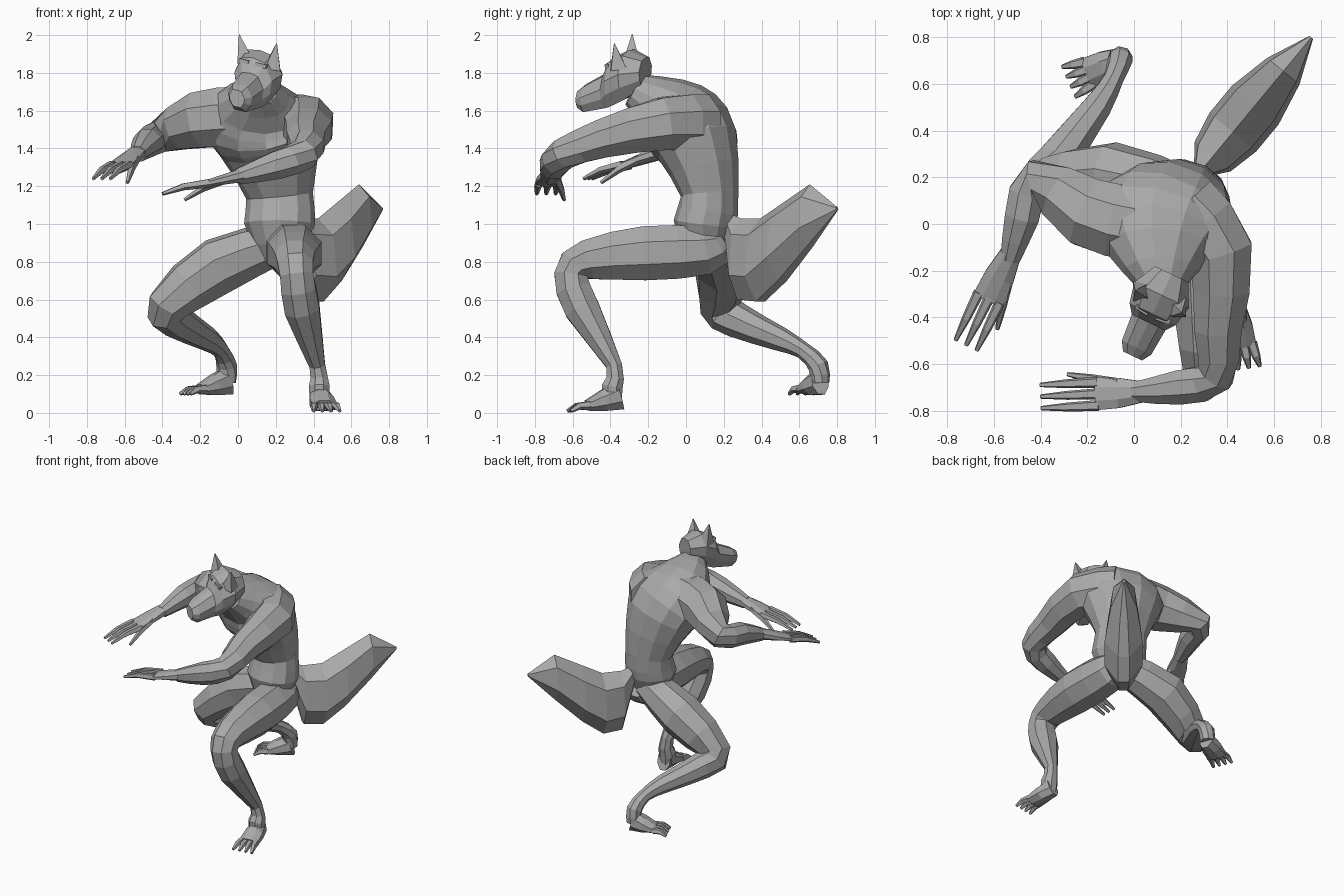
import bpy, bmesh, math
from mathutils import Vector

cube = bpy.data.objects.get("Cube")
if cube:
    bpy.data.objects.remove(cube)

grey = bpy.data.materials.new("plain grey")
grey.use_nodes = True
grey.diffuse_color = (.4, .4, .4, 1)
grey.node_tree.nodes["Principled BSDF"].inputs["Base Color"].default_value = grey.diffuse_color
UP = Vector((0, 0, 1))


def skin(name, loops):
    """Flat-shaded solid through a list of equal-length point loops."""
    bm = bmesh.new()
    rows = [[bm.verts.new(point) for point in loop] for loop in loops]
    count = len(rows[0])
    for lower, upper in zip(rows, rows[1:]):
        for i in range(count):
            j = (i + 1) % count
            bm.faces.new((lower[i], lower[j], upper[j], upper[i]))
    bm.faces.new(rows[0])
    bm.faces.new(rows[-1])
    bmesh.ops.recalc_face_normals(bm, faces=bm.faces)
    mesh = bpy.data.meshes.new(name)
    bm.to_mesh(mesh)
    bm.free()
    mesh.materials.append(grey)
    bpy.context.collection.objects.link(bpy.data.objects.new(name, mesh))


def tube(name, centres, radii, reference, sides=8):
    """Faceted tube; each radius pair is (along reference, across it)."""
    loops = []
    last = len(centres) - 1
    for k, (centre, (along, across)) in enumerate(zip(centres, radii)):
        before = (centre - centres[max(k - 1, 0)]).normalized()
        after = (centres[min(k + 1, last)] - centre).normalized()
        tangent = (before + after).normalized()
        u = (reference - tangent * reference.dot(tangent)).normalized()
        v = tangent.cross(u)
        angles = [math.tau * (i + .5) / sides for i in range(sides)]
        loops.append([centre + u * along * math.cos(a) + v * across * math.sin(a)
                      for a in angles])
    skin(name, loops)


def body_part(name, joints, reference, sides=8):
    """Tube through (x, y, z, radius, optional second radius) joints with a
    smoothly interpolated ring between each pair."""
    rows = [list(joint[:4]) + [joint[-1]] for joint in joints]
    last = len(rows) - 1
    rings = []
    for k, row in enumerate(rows):
        rings.append(row)
        if k < last:
            nearby = zip(rows[max(k - 1, 0)], row, rows[k + 1], rows[min(k + 2, last)])
            rings.append([(9 * (b + c) - a - d) / 16 for a, b, c, d in nearby])
    tube(name, [Vector(ring[:3]) for ring in rings], [ring[3:] for ring in rings],
         Vector(reference), sides)


def digit(name, base, tip, radius):
    """Tapered finger or toe with a slightly raised knuckle."""
    middle = base.lerp(tip, .55) + UP * radius * .5
    tube(name, [base, middle, tip], [(radius * k, radius * k) for k in (1, .8, .4)], UP, 5)


def paw(name, start, tip, heights, reach, count, spread, thumb_side=0):
    """Widening palm or sole, a fan of digits and, for a hand, a thumb."""
    start, tip = Vector(start), Vector(tip)
    across = (tip - start).cross(UP).normalized()
    stations = [start.lerp(tip, reach * f) for f in (0, .5, 1)]
    tube(name, stations, list(zip(heights, (.05, .07, .075))), UP)
    for i in range(count):
        offset = across * (2 * i / (count - 1) - 1)
        digit(f"{name}_digit_{i + 1}", start.lerp(tip, reach * .95) + offset * .05,
              tip + offset * spread, .025)
    if thumb_side:
        outward = across * thumb_side
        digit(name + "_thumb", stations[1] + outward * .04,
              start.lerp(tip, .72) + outward * .09 - UP * .06, .025)


# Torso: pelvis, waist, hunched chest and neck
body_part("torso", [
    (.22, .1, .8, .09), (.22, .1, 1, .19, .165), (.22, .125, 1.15, .18, .15),
    (.17, .06, 1.42, .28, .215), (.12, -.02, 1.54, .31, .225),
    (.11, -.11, 1.62, .24, .17), (.12, -.28, 1.71, .09)], (1, -.3, 0), 12)

# Left leg, planted in front
body_part("left_leg", [
    (.27, .2, .9, .08), (.28, .1, .86, .14), (.3, -.22, .845, .155), (.3, -.52, .81, .115),
    (.31, -.61, .73, .095), (.34, -.55, .55, .1), (.42, -.38, .25, .045),
    (.43, -.39, .14, .06), (.43, -.39, .05, .05)], (1, 0, 0))
paw("left_foot", (.43, -.35, .09), (.47, -.62, .01), (.08, .06, .03), .65, 4, .07)

# Right leg, stretched behind
body_part("right_leg", [
    (.22, .13, .9, .11), (-.1, .2, .78, .155), (-.37, .18, .57, .115), (-.33, .27, .49, .095),
    (-.16, .5, .39, .065), (-.09, .62, .33, .045), (-.06, .7, .25, .055),
    (-.06, .71, .16, .05)], (.4, -.6, -.7))
paw("right_foot", (-.05, .71, .17), (-.28, .61, .1), (.08, .06, .03), .65, 4, .07)

# Left arm, reaching across the front
body_part("left_arm", [
    (.22, .07, 1.53, .17), (.37, -.12, 1.53, .15), (.36, -.45, 1.45, .11),
    (.35, -.65, 1.37, .085), (.2, -.7, 1.31, .08), (0, -.72, 1.25, .045)], UP)
paw("left_hand", (.03, -.72, 1.26), (-.4, -.74, 1.16), (.04, .03, .02), .45, 3, .05, 1)

# Right arm, elbow drawn back and hand forward
body_part("right_arm", [
    (0, 0, 1.57, .17), (-.2, .05, 1.55, .16), (-.42, .19, 1.46, .09),
    (-.48, .03, 1.43, .08), (-.53, -.15, 1.37, .045)], UP)
paw("right_hand", (-.53, -.13, 1.38), (-.72, -.52, 1.24), (.04, .03, .02), .5, 3, .05, -1)


# Head, in its own turned and rolled frame
def head_point(forward, side, height):
    heading = Vector((-.43, -.9, 0))
    sideways = Vector((.9, -.43, -.22))
    return Vector((.14, -.26, height)) + heading * forward + sideways * side


half = [(0, 1), (.6, .95), (1, .6), (.9, .3), (.5, 0)]
outline = half + [(-x, h) for x, h in reversed(half[1:])]
sections = [(-.05, .08, 1.88, 1.73), (.05, .13, 1.92, 1.67), (.14, .11, 1.88, 1.63),
            (.18, .08, 1.8, 1.62), (.3, .07, 1.74, 1.6), (.34, .045, 1.71, 1.62)]
skin("head", [[head_point(forward, width * x, low + (top - low) * h) for x, h in outline]
              for forward, width, top, low in sections])

# Ears and brows on both sides
for sign, label in ((1, "left"), (-1, "right")):
    ear = [head_point(.07, sign * .08, 1.84), head_point(.08, sign * .11, 1.98)]
    tube(label + "_ear", ear, [(.06, .06), (.003, .003)], Vector((1, 0, 0)), 4)
    brow = [head_point(.14, sign * side, 1.85) for side in (.02, .08)]
    tube(label + "_brow", brow, [(.015, .025), (.015, .015)], UP, 4)

# Bushy tail: faceted sections along a rising blade
root, end = Vector((.28, .22, 0)), Vector((.76, .8, 0))
blade = (end - root).cross(UP).normalized()
half = [(.3, 0), (1, .3), (.8, .8), (0, 1)]
outline = half + [(-x, h) for x, h in reversed(half[:-1])]
stations = [(0, .03, 1.06, .92), (.12, .1, 1.03, .6), (.3, .13, 1.03, .59),
            (.5, .13, 1.11, .7), (.75, .09, 1.21, .88), (1, .01, 1.09, 1.07)]
skin("tail", [[root.lerp(end, f) + blade * width * x + UP * (low + (top - low) * h)
               for x, h in outline] for f, width, top, low in stations])
